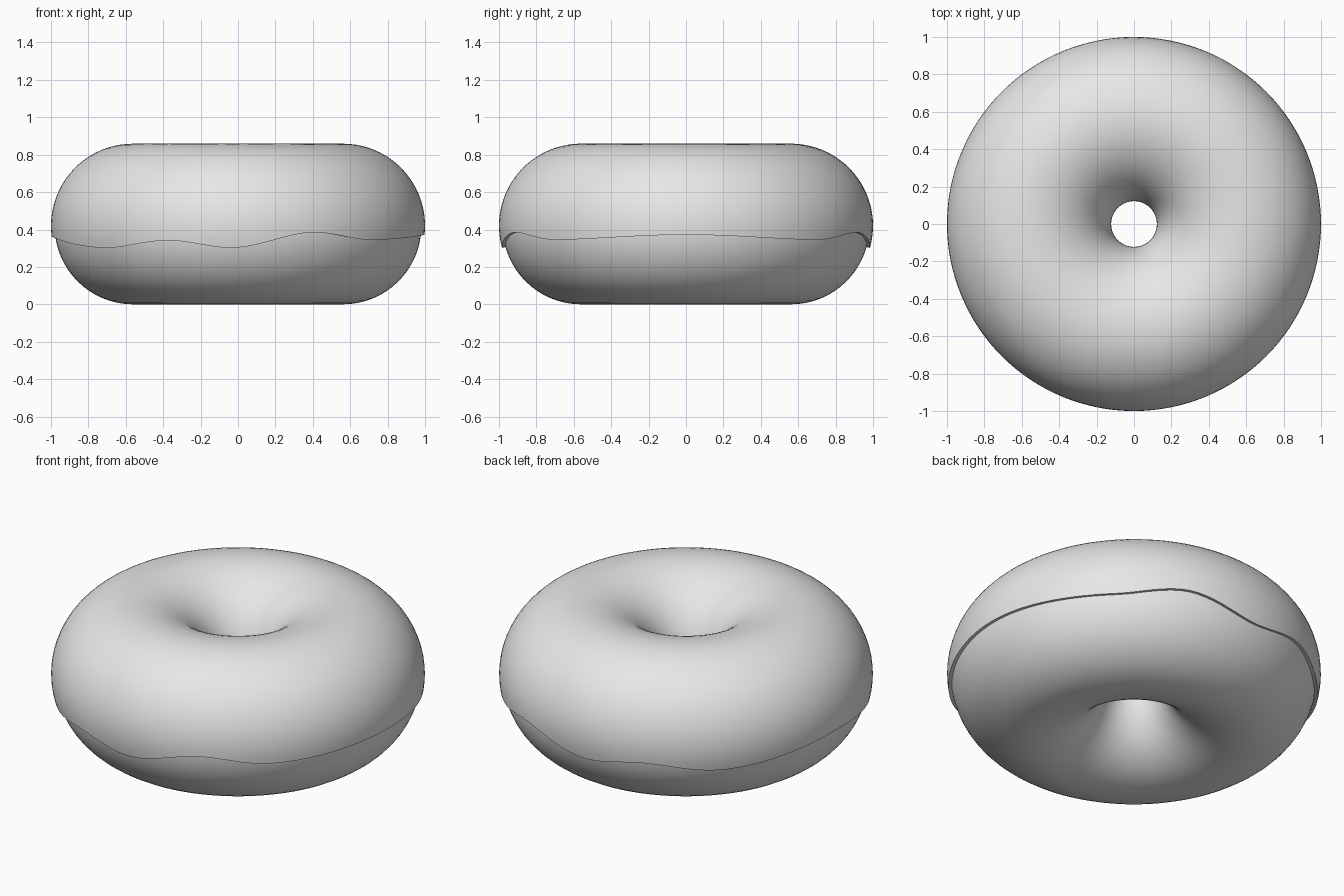
import bpy, bmesh, math

if "Cube" in bpy.data.objects:
    bpy.data.objects.remove(bpy.data.objects["Cube"])

MAJOR, MINOR, CENTRE_Z = 0.561, 0.42, 0.42
THICK = 0.019
SEGS, RINGS = 128, 40

grey = bpy.data.materials.new("light grey")
grey.diffuse_color = (0.8, 0.8, 0.8, 1)
grey.use_nodes = True
grey.node_tree.nodes["Principled BSDF"].inputs["Base Color"].default_value = grey.diffuse_color

# Dough ring
bpy.ops.mesh.primitive_torus_add(major_radius=MAJOR, minor_radius=MINOR,
                                 major_segments=SEGS, minor_segments=64,
                                 location=(0, 0, CENTRE_Z))
dough = bpy.context.object
dough.name = "dough"
dough.data.materials.append(grey)
bpy.ops.object.shade_smooth_by_angle()

# Wavy lower edge of the icing: (degrees from +x, height), mirrored across y
EDGE = [(0, 0.372), (45, 0.345), (66, 0.385), (92, 0.302),
        (112, 0.342), (135, 0.302), (180, 0.362)]


def edge_height(angle):
    a = abs((math.degrees(angle) + 180) % 360 - 180)
    for (a0, z0), (a1, z1) in zip(EDGE, EDGE[1:]):
        if a <= a1:
            t = (a - a0) / (a1 - a0)
            return z0 + (z1 - z0) * t * t * (3 - 2 * t)
    return EDGE[-1][1]


# Icing sheet, from the middle of the hole over the top to the wavy edge
bm = bmesh.new()
r = MINOR + THICK
rows = []
for i in range(SEGS):
    a = 2 * math.pi * i / SEGS
    end = math.asin((edge_height(a) - CENTRE_Z) / r)
    row = []
    for j in range(RINGS + 1):
        p = math.pi + (end - math.pi) * j / RINGS
        d = MAJOR + r * math.cos(p)
        row.append(bm.verts.new((d * math.cos(a), d * math.sin(a),
                                 CENTRE_Z + r * math.sin(p))))
    rows.append(row)
for i in range(SEGS):
    cur, nxt = rows[i], rows[(i + 1) % SEGS]
    for j in range(RINGS):
        bm.faces.new((cur[j], cur[j + 1], nxt[j + 1], nxt[j]))
bm.normal_update()
if rows[0][RINGS // 2].normal.z < 0:
    bmesh.ops.reverse_faces(bm, faces=bm.faces[:])
mesh = bpy.data.meshes.new("icing")
bm.to_mesh(mesh)
bm.free()
icing = bpy.data.objects.new("icing", mesh)
bpy.context.collection.objects.link(icing)
mesh.materials.append(grey)

# Give the icing its thickness, inwards to the dough
solid = icing.modifiers.new("thickness", 'SOLIDIFY')
solid.thickness = THICK
solid.offset = -1
bpy.ops.object.select_all(action='DESELECT')
icing.select_set(True)
bpy.context.view_layer.objects.active = icing
bpy.ops.object.modifier_apply(modifier=solid.name)
bpy.ops.object.shade_smooth_by_angle(angle=math.radians(40))
